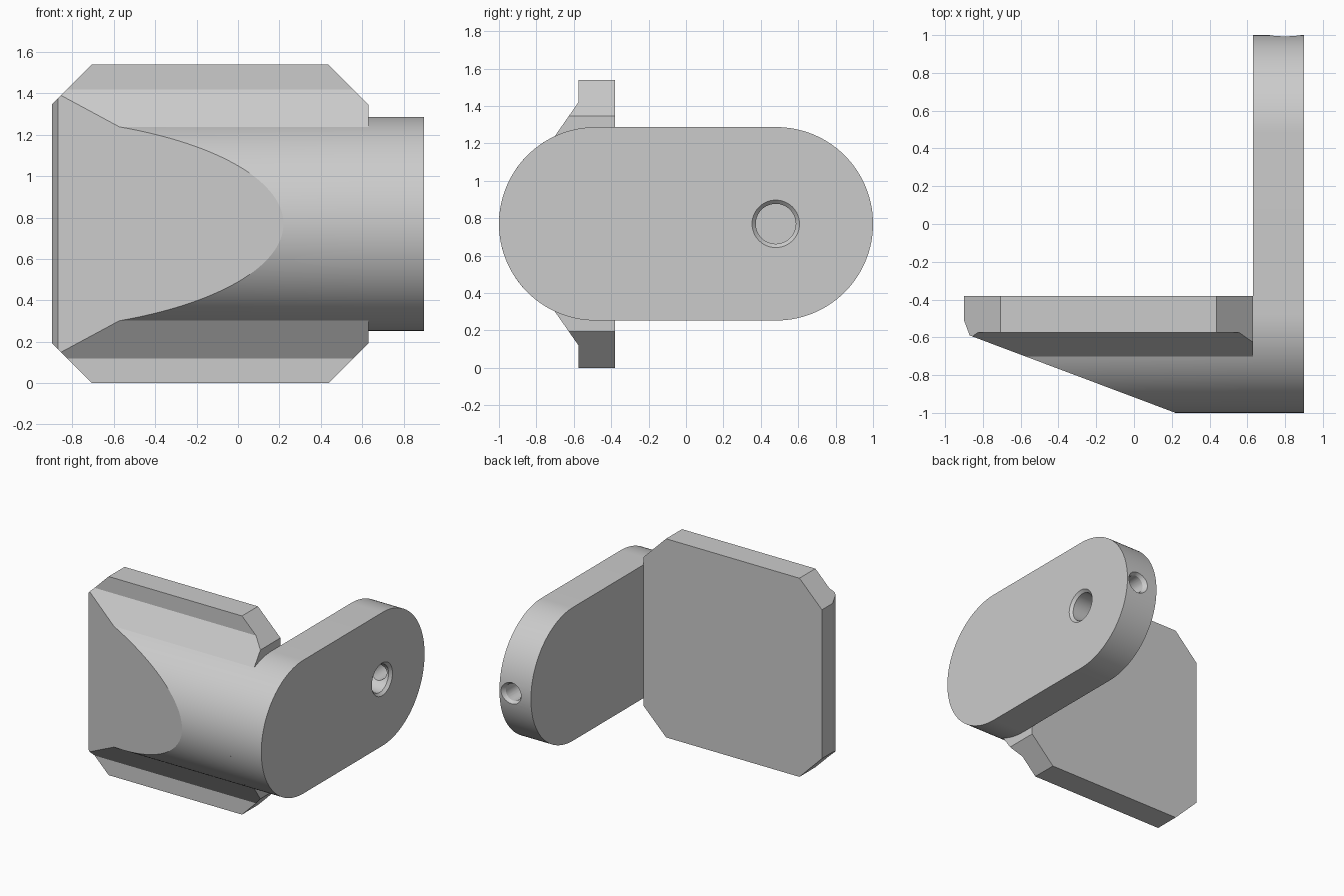
import bpy, bmesh
from math import sin, cos, pi, radians
from mathutils import Matrix, Vector

cube = bpy.data.objects.get("Cube")
if cube:
    bpy.data.objects.remove(cube, do_unlink=True)

MID_Z, RADIUS, END_Y = 0.77, 0.517, 0.483
INNER_X, OUTER_X, LEFT_X = 0.63, 0.90, -0.90

grey = bpy.data.materials.new("plain grey")
grey.use_nodes = True
colour = (0.6, 0.6, 0.6, 1)
grey.diffuse_color = colour
grey.node_tree.nodes["Principled BSDF"].inputs["Base Color"].default_value = colour


def make_object(name, bm):
    bmesh.ops.recalc_face_normals(bm, faces=bm.faces)
    mesh = bpy.data.meshes.new(name)
    bm.to_mesh(mesh)
    bm.free()
    mesh.materials.append(grey)
    obj = bpy.data.objects.new(name, mesh)
    bpy.context.collection.objects.link(obj)
    return obj


def arc(centre_y, start, end, steps):
    """Points (y, z), with the angle measured from +z towards -y."""
    angles = [radians(start + (end - start) * i / steps) for i in range(steps + 1)]
    return [(centre_y - RADIUS * sin(a), MID_Z + RADIUS * cos(a)) for a in angles]


def extrude_along_x(profile, x0, x1):
    bm = bmesh.new()
    face = bm.faces.new([bm.verts.new((x0, y, z)) for y, z in profile])
    result = bmesh.ops.extrude_face_region(bm, geom=[face])
    moved = [g for g in result["geom"] if isinstance(g, bmesh.types.BMVert)]
    bmesh.ops.translate(bm, vec=(x1 - x0, 0, 0), verts=moved)
    return bm


def slice_off(bm, point, normal):
    """Remove everything on the normal's side and cap the cut."""
    bmesh.ops.bisect_plane(bm, geom=bm.verts[:] + bm.edges[:] + bm.faces[:], dist=1e-5,
                           plane_co=point, plane_no=normal, clear_outer=True)
    bmesh.ops.holes_fill(bm, edges=[e for e in bm.edges if e.is_boundary])


def drill(target, tip, axis, r_tip, r_mouth, depth):
    """Cut a round or tapered hole running from tip along axis."""
    axis = Vector(axis)
    bm = bmesh.new()
    place = Matrix.Translation(Vector(tip) + axis * depth / 2) @ axis.to_track_quat('Z', 'Y').to_matrix().to_4x4()
    bmesh.ops.create_cone(bm, cap_ends=True, segments=48, radius1=r_tip,
                          radius2=r_mouth, depth=depth, matrix=place)
    cutter = make_object("hole_cutter", bm)
    cutter.hide_render = True
    mod = target.modifiers.new("hole", 'BOOLEAN')
    mod.operation, mod.solver, mod.object = 'DIFFERENCE', 'EXACT', cutter
    bpy.context.view_layer.objects.active = target
    bpy.ops.object.modifier_apply(modifier=mod.name)
    bpy.data.objects.remove(cutter, do_unlink=True)


# Side arm: a thick plate with round ends
stadium = arc(-END_Y, 0, 180, 64) + arc(END_Y, 180, 360, 64)
side_arm = make_object("side_arm", extrude_along_x(stadium, INNER_X, OUTER_X))

# Blind pin hole in the outer face and a set screw hole from the rear end
pin_y, screw_x = 0.48, 0.80
drill(side_arm, (0.69, pin_y, MID_Z), (1, 0, 0), 0.107, 0.107, 0.3)
drill(side_arm, (0.88, pin_y, MID_Z), (1, 0, 0), 0.107, 0.147, 0.04)
drill(side_arm, (screw_x, pin_y, MID_Z), (0, 1, 0), 0.066, 0.066, 0.6)
drill(side_arm, (screw_x, 0.97, MID_Z), (0, 1, 0), 0.066, 0.106, 0.06)

# Mounting plate with its rounded front body, as one cross-section
upper = [(-0.38, 2 * MID_Z), (-0.575, 2 * MID_Z), (-0.575, 1.42)]
lower = [(y, 2 * MID_Z - z) for y, z in reversed(upper)]
section = upper + arc(-END_Y, 25, 155, 64) + lower
bm = extrude_along_x(section, LEFT_X, INNER_X)

# Chamfered plate corners
for x, side in ((LEFT_X, -1), (INNER_X, 1)):
    for up in (-1, 1):
        slice_off(bm, (x, 0, MID_Z + up * 0.577), (side, 0, up))

# Sloping front face and the narrow bevel on its free edge
slice_off(bm, (0.22, -1, 0), (-0.41, -1.09, 0))
slice_off(bm, (LEFT_X, -0.51, 0), (-0.08, -0.03, 0))
mounting_plate = make_object("mounting_plate", bm)

# Smooth curved sides, crisp edges
for obj in (side_arm, mounting_plate):
    bpy.ops.object.select_all(action='DESELECT')
    obj.select_set(True)
    bpy.context.view_layer.objects.active = obj
    bpy.ops.object.shade_smooth_by_angle(angle=radians(15))
